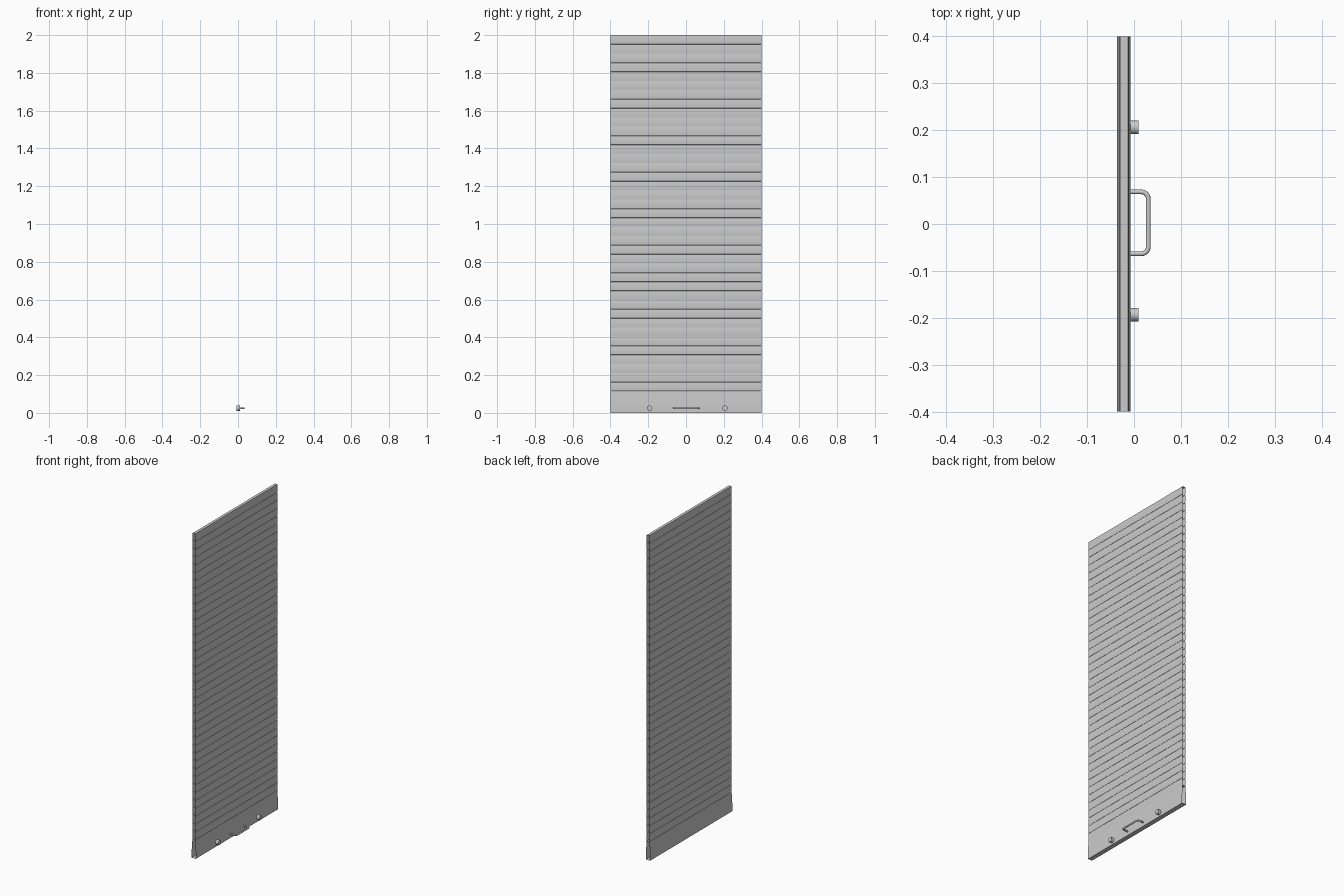
import bpy, bmesh, math
from mathutils import Matrix

if "Cube" in bpy.data.objects:
    bpy.data.objects.remove(bpy.data.objects["Cube"])

HALF = 0.4            # half width of the door
RAIL_TOP = 0.115      # top of the bottom rail
COUNT = 39            # number of slats
PITCH = (2.0 - RAIL_TOP) / COUNT


def finish(bm, name, angle=30):
    bmesh.ops.recalc_face_normals(bm, faces=bm.faces)
    me = bpy.data.meshes.new(name)
    bm.to_mesh(me)
    bm.free()
    ob = bpy.data.objects.new(name, me)
    bpy.context.collection.objects.link(ob)
    bpy.ops.object.select_all(action='DESELECT')
    ob.select_set(True)
    bpy.context.view_layer.objects.active = ob
    bpy.ops.object.shade_smooth_by_angle(angle=math.radians(angle))
    return ob


def extrude_profile(bm, pts):
    """Open-ended tube along y from a closed (x, z) profile."""
    a = [bm.verts.new((x, -HALF, z)) for x, z in pts]
    b = [bm.verts.new((x, HALF, z)) for x, z in pts]
    n = len(pts)
    for i in range(n):
        j = (i + 1) % n
        bm.faces.new((a[i], a[j], b[j], b[i]))


# Curtain: gently bulged slats on both faces with a thin groove between them
bm = bmesh.new()
STEPS, BULGE, GAP, MID = 6, 0.0013, 0.0015, -0.021
side = []             # (half depth, z) from bottom to top
for k in range(COUNT):
    z0 = RAIL_TOP + k * PITCH
    h = PITCH - (GAP if k < COUNT - 1 else 0)
    for i in range(STEPS + 1):
        t = i / STEPS
        side.append((0.010 - BULGE * (2 * t - 1) ** 2, z0 + h * t))
    if k < COUNT - 1:
        side.append((0.0070, z0 + h + GAP / 2))
extrude_profile(bm, [(MID + d, z) for d, z in side]
                + [(MID - d, z) for d, z in reversed(side)])
finish(bm, "slat_curtain")

# Bottom rail: upright foot, tapering gently to the curtain
bm = bmesh.new()
extrude_profile(bm, [(-0.036, 0), (-0.0075, 0), (-0.0075, 0.04),
                     (-0.011, RAIL_TOP - 0.0005), (-0.031, RAIL_TOP - 0.0005),
                     (-0.036, 0.04)])
finish(bm, "bottom_rail", 2)

# Two round stops
for name, y in (("left", -0.193), ("right", 0.206)):
    bm = bmesh.new()
    bmesh.ops.create_cone(bm, cap_ends=True, segments=32, radius1=0.0145,
                          radius2=0.0145, depth=0.0175,
                          matrix=Matrix.Translation((0.00085, y, 0.025))
                          @ Matrix.Rotation(math.pi / 2, 4, 'Y'))
    finish(bm, "stop_" + name)

# Pull handle: bent rod with rounded corners
R, W, X0, X1, YC = 0.015, 0.066, -0.0075, 0.0305, 0.0025
half = [(X0, W)]
for i in range(7):
    a = math.pi / 2 * (1 - i / 6)
    half.append((X1 - R + R * math.cos(a), W - R + R * math.sin(a)))
path = half + [(x, -y) for x, y in reversed(half)]
cu = bpy.data.curves.new("handle", 'CURVE')
cu.dimensions = '3D'
cu.bevel_depth = 0.005
cu.bevel_resolution = 3
cu.use_fill_caps = True
sp = cu.splines.new('POLY')
sp.points.add(len(path) - 1)
for p, (x, y) in zip(sp.points, path):
    p.co = (x, y + YC, 0.025, 1)
bpy.context.collection.objects.link(bpy.data.objects.new("handle", cu))
